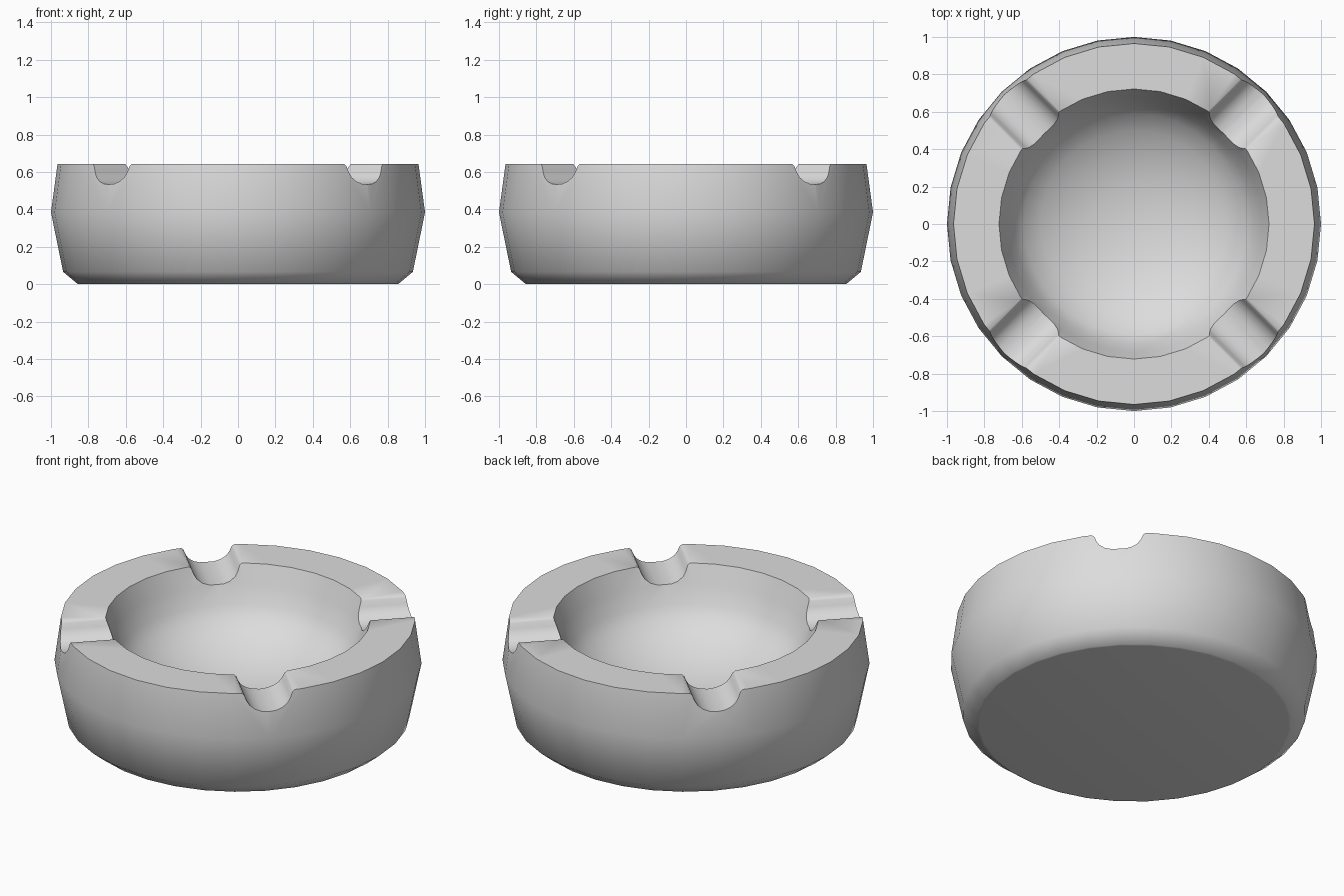
import bpy
import bmesh
import math

cube = bpy.data.objects.get("Cube")
if cube:
    bpy.data.objects.remove(cube, do_unlink=True)

SIDES = 32
grey = bpy.data.materials.new("light grey")
grey.use_nodes = True
colour = (0.72, 0.72, 0.72, 1)
grey.diffuse_color = colour
grey.node_tree.nodes["Principled BSDF"].inputs["Base Color"].default_value = colour


def make_object(name, bm):
    bmesh.ops.recalc_face_normals(bm, faces=bm.faces)
    mesh = bpy.data.meshes.new(name)
    bm.to_mesh(mesh)
    bm.free()
    mesh.materials.append(grey)
    obj = bpy.data.objects.new(name, mesh)
    bpy.context.collection.objects.link(obj)
    return obj


def lathe(name, profile):
    """Turn a closed (radius, height) outline around the vertical axis."""
    bm = bmesh.new()
    verts = [bm.verts.new((r, 0, z)) for r, z in profile]
    edges = [bm.edges.new(pair) for pair in zip(verts, verts[1:])]
    bmesh.ops.spin(bm, geom=verts + edges, cent=(0, 0, 0), axis=(0, 0, 1),
                   angle=math.tau, steps=SIDES, use_merge=False)
    bmesh.ops.remove_doubles(bm, verts=bm.verts, dist=0.0005)
    return make_object(name, bm)


def groove_bar(name, angle):
    """A long U-shaped bar with flared lips that cuts two opposite rests."""
    half = [(0.205, 0.7), (0.133, 0.63), (0.122, 0.6), (0.105, 0.572),
            (0.075, 0.549), (0.04, 0.537)]
    outline = half + [(0, 0.534)] + [(-w, z) for w, z in reversed(half)]
    bm = bmesh.new()
    face = bm.faces.new([bm.verts.new((-1.3, w, z)) for w, z in outline])
    result = bmesh.ops.extrude_face_region(bm, geom=[face], use_keep_orig=True)
    moved = [v for v in result["geom"] if isinstance(v, bmesh.types.BMVert)]
    bmesh.ops.translate(bm, verts=moved, vec=(2.6, 0, 0))
    obj = make_object(name, bm)
    obj.rotation_euler.z = angle
    obj.hide_render = True
    return obj


# Round body: base, outer wall, flat rim and hollow bowl
body = lathe("ashtray_body", [
    (0, 0), (0.845, 0), (0.858, 0.002), (0.935, 0.066), (1, 0.385),
    (0.965, 0.642), (0.722, 0.642), (0.682, 0.535), (0.64, 0.43),
    (0.59, 0.36), (0.5, 0.295), (0.38, 0.235), (0.22, 0.19), (0, 0.17)])

# Four diagonal rests cut through the rim
bpy.context.view_layer.objects.active = body
for i in range(2):
    bar = groove_bar("groove_cutter", math.radians(45 + 90 * i))
    cut = body.modifiers.new("rest", "BOOLEAN")
    cut.operation = "DIFFERENCE"
    cut.solver = "EXACT"
    cut.object = bar
    bpy.ops.object.modifier_apply(modifier=cut.name)
    bpy.data.objects.remove(bar, do_unlink=True)

# Smooth walls with crisp rim edges
bpy.ops.object.select_all(action="DESELECT")
body.select_set(True)
bpy.ops.object.shade_smooth_by_angle(angle=math.radians(50))
